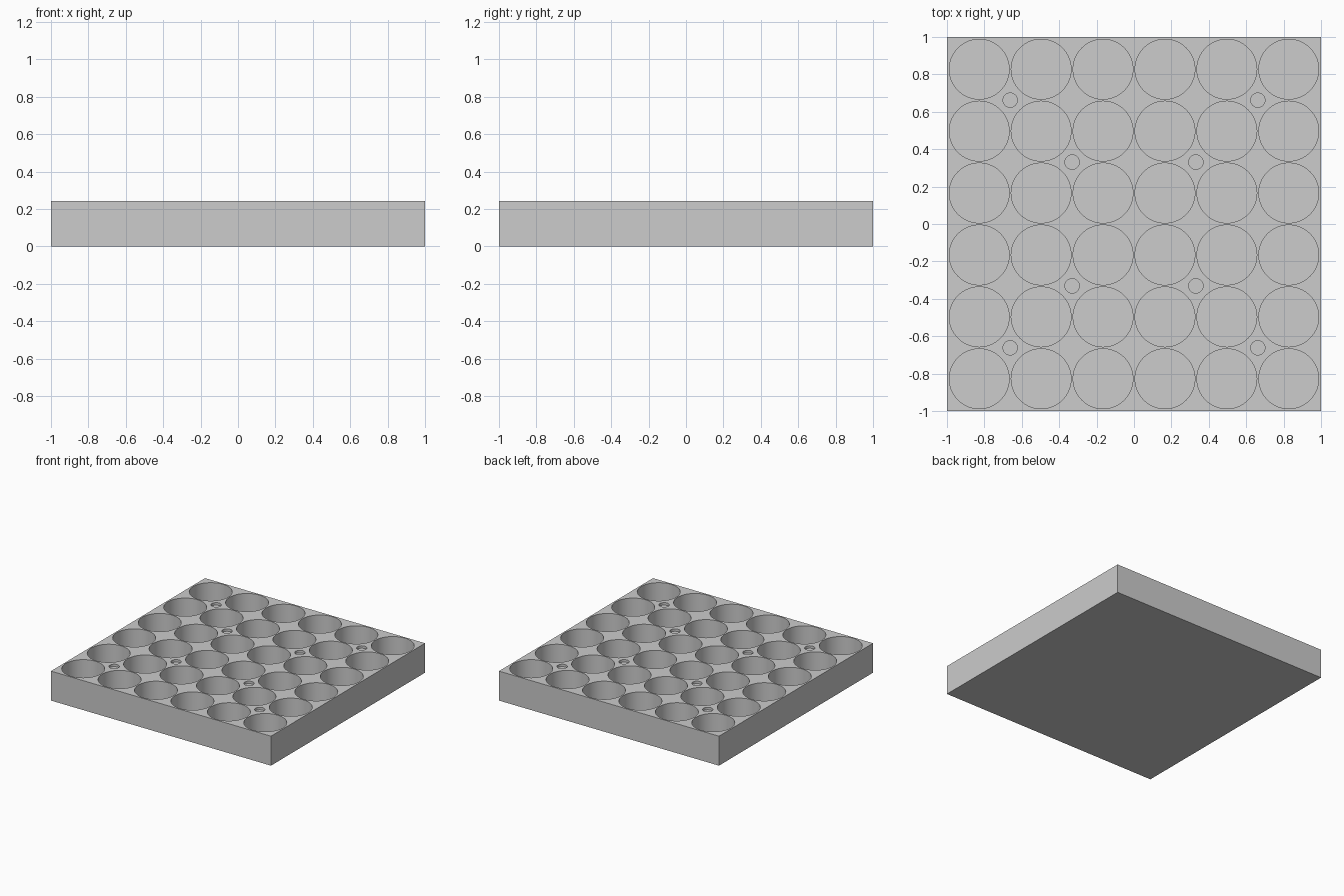
import bpy, bmesh, math
from mathutils import Matrix

if "Cube" in bpy.data.objects:
    bpy.data.objects.remove(bpy.data.objects["Cube"])

HEIGHT = 0.242
PITCH = 0.331
POCKET_RADIUS, POCKET_DEPTH = 0.16, 0.2
RECESS_RADIUS, RECESS_DEPTH = 0.0385, 0.02

grey = bpy.data.materials.new("light_grey")
grey.use_nodes = True
colour = (0.604, 0.604, 0.604, 1)
grey.diffuse_color = colour
grey.node_tree.nodes["Principled BSDF"].inputs["Base Color"].default_value = colour


def make_object(name, bm):
    mesh = bpy.data.meshes.new(name)
    bm.to_mesh(mesh)
    bm.free()
    mesh.materials.append(grey)
    obj = bpy.data.objects.new(name, mesh)
    bpy.context.collection.objects.link(obj)
    return obj


def add_plug(bm, x, y, radius, depth, sides):
    """Cylinder that sinks to the given depth and pokes out of the top."""
    over = 0.05
    centre = Matrix.Translation((x, y, HEIGHT + (over - depth) / 2))
    bmesh.ops.create_cone(bm, cap_ends=True, segments=sides, radius1=radius,
                          radius2=radius, depth=depth + over, matrix=centre)


# Square block
bm = bmesh.new()
bmesh.ops.create_cube(bm, size=1, matrix=Matrix.Translation((0, 0, HEIGHT / 2))
                      @ Matrix.Diagonal((2, 2, HEIGHT, 1)))
tray = make_object("tray", bm)

# Six by six grid of round pockets
bm = bmesh.new()
for col in range(6):
    for row in range(6):
        add_plug(bm, (col - 2.5) * PITCH, (row - 2.5) * PITCH,
                 POCKET_RADIUS, POCKET_DEPTH, 72)

# Small shallow recesses on the diagonals, between pockets
for step in (-2, -1, 1, 2):
    for side in (-1, 1):
        add_plug(bm, step * PITCH, side * step * PITCH,
                 RECESS_RADIUS, RECESS_DEPTH, 40)
cutter = make_object("pocket_cutter", bm)
cutter.hide_render = True

# Cut the pockets, then drop the cutter
cut = tray.modifiers.new("pockets", 'BOOLEAN')
cut.operation = 'DIFFERENCE'
cut.solver = 'EXACT'
cut.object = cutter
bpy.ops.object.select_all(action='DESELECT')
tray.select_set(True)
bpy.context.view_layer.objects.active = tray
bpy.ops.object.modifier_apply(modifier=cut.name)
bpy.data.objects.remove(cutter)
bpy.ops.object.shade_smooth_by_angle(angle=math.radians(30))
